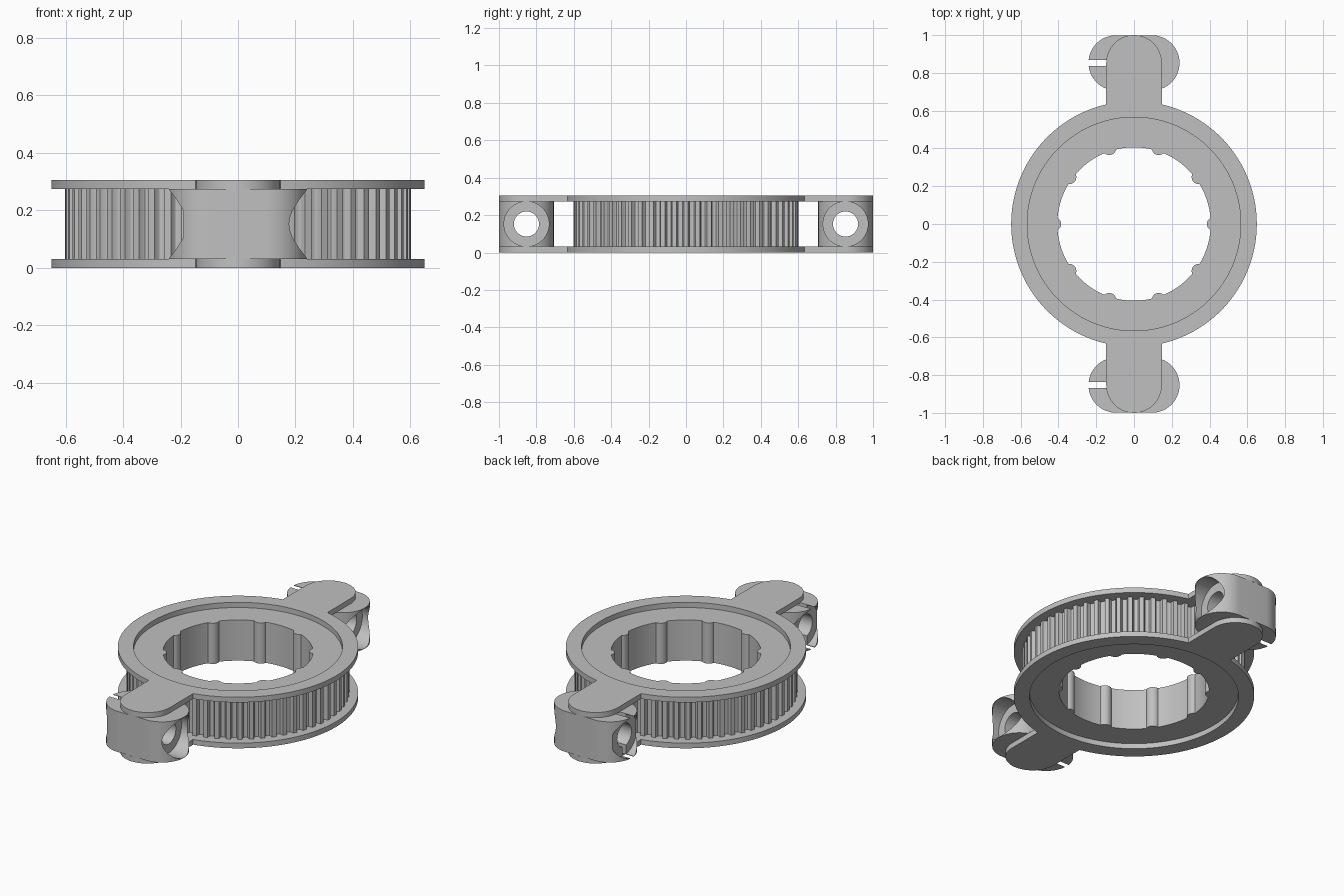
import bpy, bmesh, math
from mathutils import Matrix

cube = bpy.data.objects.get("Cube")
if cube:
    bpy.data.objects.remove(cube, do_unlink=True)

TEETH, STEPS = 60, 16
N = TEETH * STEPS
Z0, Z1, Z2, Z3 = 0.0, 0.031, 0.274, 0.305      # flange and body levels
MID = Z3 / 2
TAB_R, TAB_Y = 0.147, 0.853                    # tab half width, end centre

grey = bpy.data.materials.new("plain grey")
grey.use_nodes = True
grey.diffuse_color = (0.53, 0.53, 0.53, 1)
grey.node_tree.nodes["Principled BSDF"].inputs["Base Color"].default_value = grey.diffuse_color


def make_object(name, bm):
    bmesh.ops.recalc_face_normals(bm, faces=bm.faces[:])
    mesh = bpy.data.meshes.new(name)
    bm.to_mesh(mesh)
    bm.free()
    mesh.materials.append(grey)
    ob = bpy.data.objects.new(name, mesh)
    bpy.context.collection.objects.link(ob)
    return ob


def activate(ob):
    bpy.ops.object.select_all(action='DESELECT')
    ob.select_set(True)
    bpy.context.view_layer.objects.active = ob


def smooth(ob):
    activate(ob)
    bpy.ops.object.shade_smooth_by_angle(angle=math.radians(25))


def polar_ring(name, outer, inner, z_low, z_high):
    """Ring whose outer and inner radii are functions of the angle."""
    bm = bmesh.new()
    loops = []
    for radius, z in ((outer, z_low), (outer, z_high), (inner, z_high), (inner, z_low)):
        loop = []
        for i in range(N):
            a = math.tau * i / N
            r = radius(a)
            loop.append(bm.verts.new((r * math.cos(a), r * math.sin(a), z)))
        loops.append(loop)
    for k in range(4):
        p, q = loops[k], loops[(k + 1) % 4]
        for i in range(N):
            j = (i + 1) % N
            bm.faces.new((p[i], p[j], q[j], q[i]))
    ob = make_object(name, bm)
    smooth(ob)
    return ob


def toothed(a):
    """Rounded belt grooves between flat lands."""
    phase = (a * TEETH / math.tau) % 1 - 0.5
    u = abs(phase) / 0.29
    return 0.602 - (0.026 * math.sqrt(1 - u ** 4) if u < 1 else 0)


def bore(a):
    """Round bore with ten half-round ribs."""
    pitch = math.tau / 10
    t = (a + pitch / 2) % pitch - pitch / 2
    centre, rib = 0.423, 0.037
    d = rib ** 2 - (centre * math.sin(t)) ** 2
    return min(0.406, centre * math.cos(t) - math.sqrt(d)) if d > 0 else 0.406


def flange_edge(a):
    """Round flange with a round-ended tab at front and back."""
    s, c = abs(math.cos(a)), abs(math.sin(a))
    d = TAB_R ** 2 - (TAB_Y * s) ** 2
    end = TAB_Y * c + math.sqrt(d) if d >= 0 else 0
    tab = end if end * c >= TAB_Y else TAB_R / max(s, 0.001)
    return max(0.65, tab)


# Toothed body and the two flanges
polar_ring("toothed_body", toothed, bore, Z1, Z2)
for name, low, high in (("bottom_flange", Z0, Z1), ("top_flange", Z2, Z3)):
    polar_ring(name, flange_edge, lambda a: 0.565, low, high)


def clamp_block(name, y):
    """Round-ended block standing between the tabs."""
    bm = bmesh.new()
    r, cx, steps = 0.146, 0.095, 40
    verts = []
    for side, start in ((1, -math.pi / 2), (-1, math.pi / 2)):
        for i in range(steps + 1):
            a = start + math.pi * i / steps
            verts.append(bm.verts.new((side * cx + r * math.cos(a), y + r * math.sin(a), Z1)))
    face = bm.faces.new(verts)
    top = bmesh.ops.extrude_face_region(bm, geom=[face])["geom"]
    bmesh.ops.translate(bm, vec=(0, 0, Z2 - Z1),
                        verts=[v for v in top if isinstance(v, bmesh.types.BMVert)])
    return make_object(name, bm)


def bar_cutter(radius, x0, x1, y):
    bm = bmesh.new()
    place = Matrix.Translation(((x0 + x1) / 2, y, MID)) @ Matrix.Rotation(math.pi / 2, 4, 'Y')
    bmesh.ops.create_cone(bm, cap_ends=True, segments=64, radius1=radius,
                          radius2=radius, depth=x1 - x0, matrix=place)
    return make_object("bar_cutter", bm)


def slit_cutter(y):
    bm = bmesh.new()
    place = Matrix.Translation((-0.2, y, MID)) @ Matrix.Diagonal((0.24, 0.032, 0.6, 1))
    bmesh.ops.create_cube(bm, size=1, matrix=place)
    return make_object("slit_cutter", bm)


def cut(ob, cutter):
    cutter.hide_render = True
    activate(ob)
    mod = ob.modifiers.new("cut", 'BOOLEAN')
    mod.operation, mod.solver, mod.object = 'DIFFERENCE', 'EXACT', cutter
    bpy.ops.object.modifier_apply(modifier=mod.name)
    bpy.data.objects.remove(cutter, do_unlink=True)


# Clamp blocks: through hole, a recess at each end and a slit on one side
for name, y in (("front_clamp", -TAB_Y), ("back_clamp", TAB_Y)):
    block = clamp_block(name, y)
    cut(block, bar_cutter(0.12, 0.14, 0.4, y))
    cut(block, bar_cutter(0.12, -0.4, -0.19, y))
    cut(block, bar_cutter(0.067, -0.5, 0.5, y))
    cut(block, slit_cutter(y))
    smooth(block)
